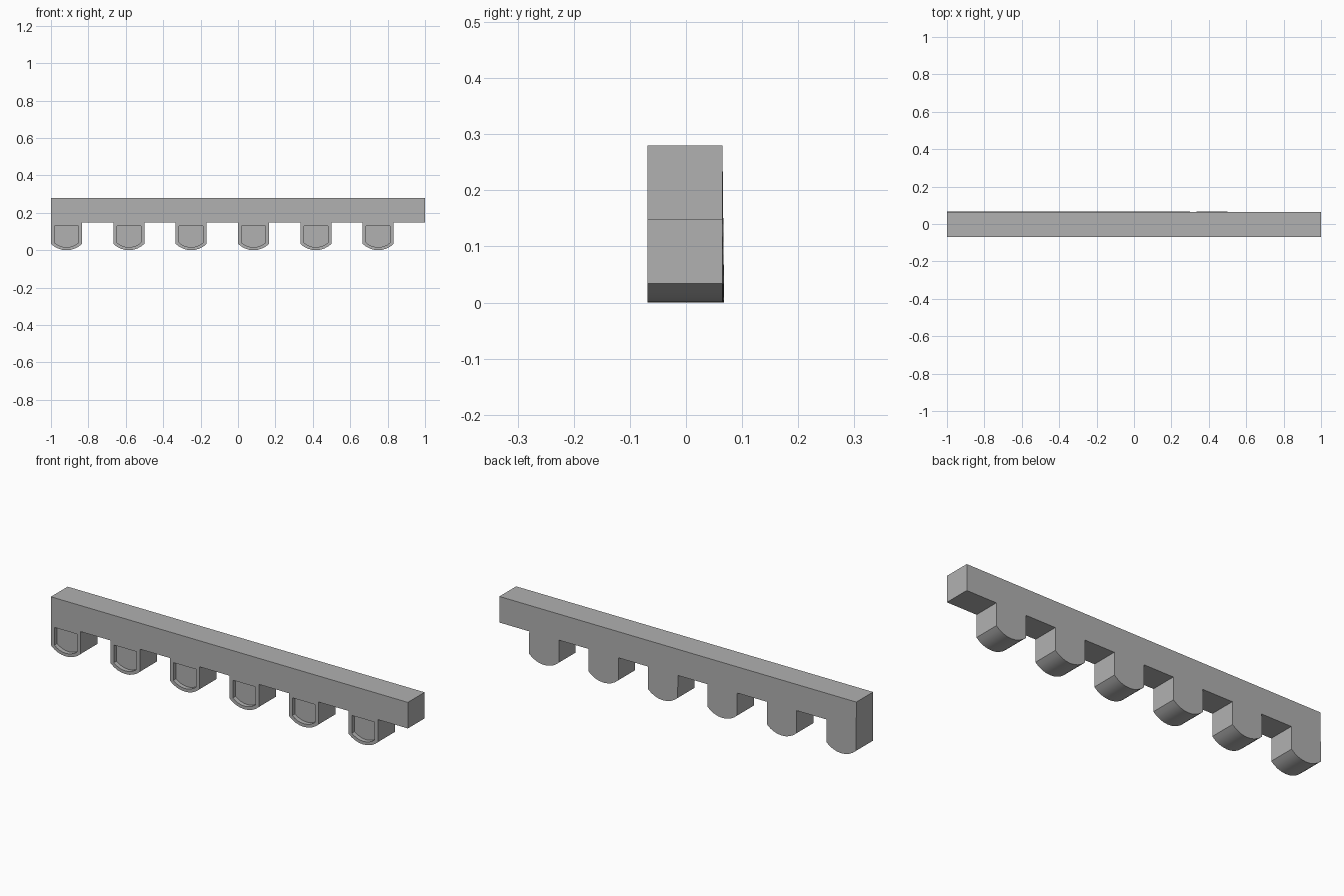
import bpy, bmesh, math

if "Cube" in bpy.data.objects:
    bpy.data.objects.remove(bpy.data.objects["Cube"])

TEETH, PITCH, WIDTH = 6, 1 / 3, 0.166
FRONT, BACK = -0.069, 0.065


def arc(cx, half, z_side, z_low, n=8):
    """Shallow circular arc from left to right, bulging down."""
    sag = z_side - z_low
    r = (half * half + sag * sag) / (2 * sag)
    a = math.asin(half / r)
    return [(cx + r * math.sin(-a + 2 * a * i / n),
             z_low + r - r * math.cos(-a + 2 * a * i / n)) for i in range(n + 1)]


def prisms(name, outlines, y0, y1):
    """Extrude closed x-z outlines from y0 to y1."""
    bm = bmesh.new()
    for pts in outlines:
        face = bm.faces.new([bm.verts.new((x, y0, z)) for x, z in pts])
        ext = bmesh.ops.extrude_face_region(bm, geom=[face])
        for v in ext["geom"]:
            if isinstance(v, bmesh.types.BMVert):
                v.co.y = y1
    bmesh.ops.recalc_face_normals(bm, faces=bm.faces)
    mesh = bpy.data.meshes.new(name)
    bm.to_mesh(mesh)
    bm.free()
    ob = bpy.data.objects.new(name, mesh)
    bpy.context.collection.objects.link(ob)
    return ob


centres = [-1 + i * PITCH + WIDTH / 2 for i in range(TEETH)]

# Beam with hanging rounded blocks, one continuous outline
outline = [(-1, 0.28)]
for i, cx in enumerate(centres):
    if i:
        outline.append((cx - WIDTH / 2, 0.148))
    outline += arc(cx, WIDTH / 2, 0.034, 0.0)
    outline.append((cx + WIDTH / 2, 0.148))
outline += [(1, 0.148), (1, 0.28)]
frieze = prisms("corbel_frieze", [outline], FRONT, BACK)

# Back leans out very slightly toward the lower left
for v in frieze.data.vertices:
    if v.co.y > 0:
        v.co.y += 0.003 * (1 - v.co.x) / 2 * (1 - v.co.z / 0.28)

# Dark grey stone
stone = bpy.data.materials.new("dark_stone")
stone.diffuse_color = (0.44, 0.44, 0.44, 1)
stone.use_nodes = True
stone.node_tree.nodes["Principled BSDF"].inputs["Base Color"].default_value = stone.diffuse_color
frieze.data.materials.append(stone)

# Sunken panels on the block fronts
panels = []
for cx in centres:
    h = WIDTH / 2 - 0.019
    panels.append([(cx - h, 0.13)] + arc(cx, h, 0.04, 0.016) + [(cx + h, 0.13)])
cutter = prisms("panel_cutter", panels, FRONT - 0.05, FRONT + 0.022)
cutter.data.materials.append(stone)
cutter.hide_render = True
cut = frieze.modifiers.new("sunken_panels", 'BOOLEAN')
cut.operation = 'DIFFERENCE'
cut.solver = 'EXACT'
cut.object = cutter

# Apply the cut, then smooth the rounded undersides
bpy.context.view_layer.objects.active = frieze
frieze.select_set(True)
bpy.ops.object.modifier_apply(modifier=cut.name)
bpy.data.objects.remove(cutter)
bpy.ops.object.shade_smooth_by_angle(angle=math.radians(30))
